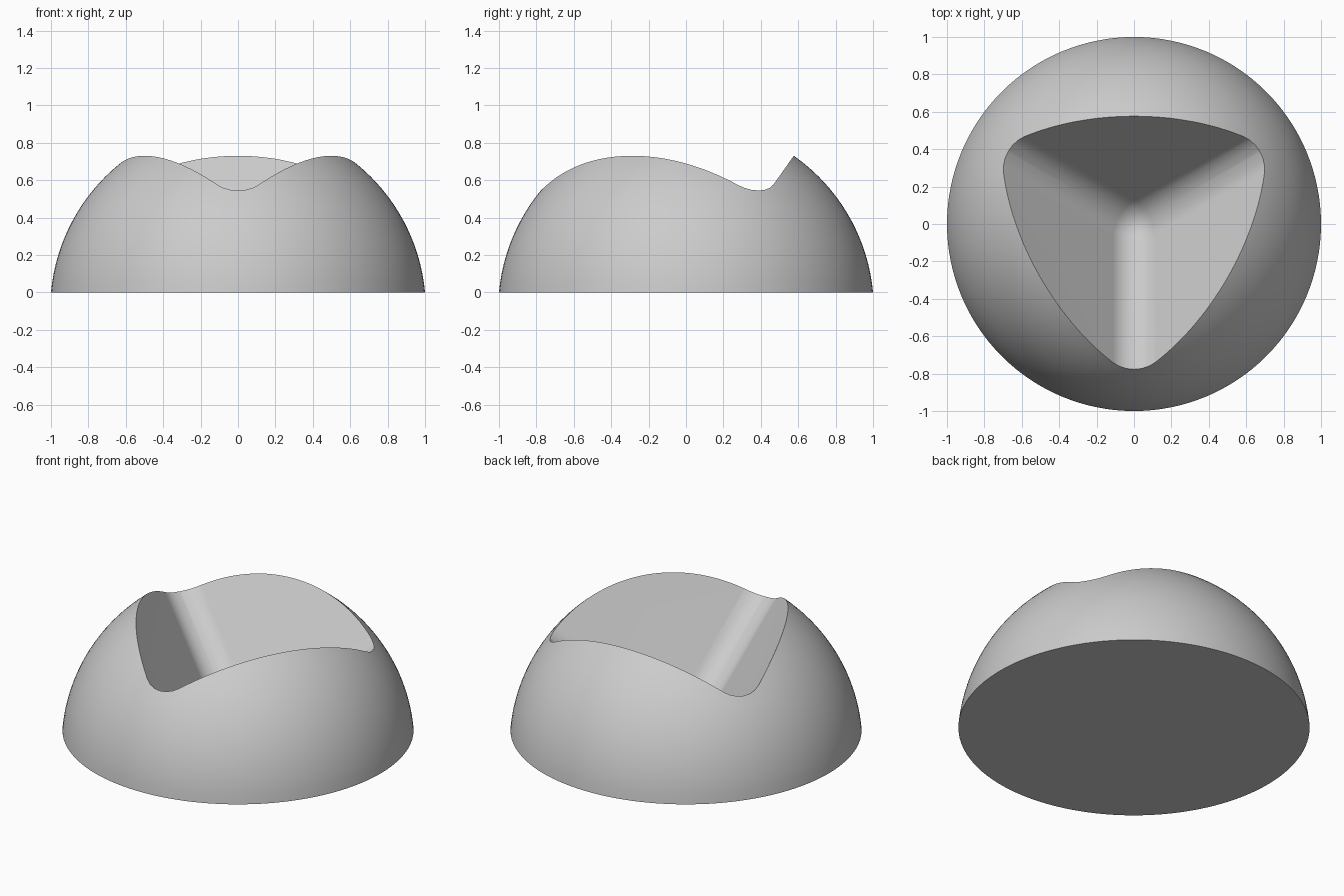
import bpy, bmesh
from math import sqrt, sin, cos, radians
from mathutils import Matrix, Vector

cube = bpy.data.objects.get("Cube")
if cube:
    bpy.data.objects.remove(cube, do_unlink=True)

SINK = 0.092                    # sphere centre lies this far below the base
RADIUS = sqrt(1 + SINK ** 2)    # gives a base circle of radius 1
FILLET = 0.158
APEX = -0.085                   # height of the unrounded socket corner
SIDE = 1.6


def make_object(name, bm, material):
    bmesh.ops.recalc_face_normals(bm, faces=bm.faces)
    mesh = bpy.data.meshes.new(name)
    bm.to_mesh(mesh)
    bm.free()
    mesh.materials.append(material)
    obj = bpy.data.objects.new(name, mesh)
    bpy.context.collection.objects.link(obj)
    return obj


grey = bpy.data.materials.new("light grey")
grey.use_nodes = True
grey.diffuse_color = (0.6, 0.6, 0.6, 1)
grey.node_tree.nodes["Principled BSDF"].inputs["Base Color"].default_value = grey.diffuse_color

# Dome: sphere sliced flat at the base
bm = bmesh.new()
bmesh.ops.create_uvsphere(bm, u_segments=128, v_segments=64, radius=RADIUS,
                          matrix=Matrix.Translation((0, 0, -SINK)))
cut = bmesh.ops.bisect_plane(bm, geom=bm.verts[:] + bm.edges[:] + bm.faces[:],
                             plane_co=(0, 0, 0), plane_no=(0, 0, 1), clear_inner=True)
rim = [e for e in cut["geom_cut"] if isinstance(e, bmesh.types.BMEdge)]
bmesh.ops.edgeloop_fill(bm, edges=rim)
dome = make_object("dome_base", bm, grey)

# Socket cutter: rounded cube standing on one corner, one edge to the front
axes = [Vector((sqrt(2 / 3) * cos(radians(a)), sqrt(2 / 3) * sin(radians(a)), sqrt(1 / 3)))
        for a in (-90, 30, 150)]
stand = Matrix(axes).transposed().to_4x4()
bm = bmesh.new()
bmesh.ops.create_cube(bm, size=SIDE, matrix=Matrix.Translation([SIDE / 2] * 3))
bmesh.ops.bevel(bm, geom=bm.edges[:], offset=FILLET, offset_type='OFFSET',
                segments=6, profile=0.5, affect='EDGES')
bm.transform(Matrix.Translation((0, 0, APEX)) @ stand)
cutter = make_object("socket_cutter", bm, grey)
cutter.hide_render = True

# Carve the socket
boolean = dome.modifiers.new("socket", 'BOOLEAN')
boolean.operation = 'DIFFERENCE'
boolean.solver = 'EXACT'
boolean.object = cutter
bpy.ops.object.select_all(action='DESELECT')
dome.select_set(True)
bpy.context.view_layer.objects.active = dome
bpy.ops.object.modifier_apply(modifier=boolean.name)
bpy.data.objects.remove(cutter, do_unlink=True)

# Smooth shading with crisp rims and truly flat socket walls
bpy.ops.object.shade_smooth_by_angle(angle=radians(30))
weighted = dome.modifiers.new("flat walls", 'WEIGHTED_NORMAL')
weighted.keep_sharp = True
